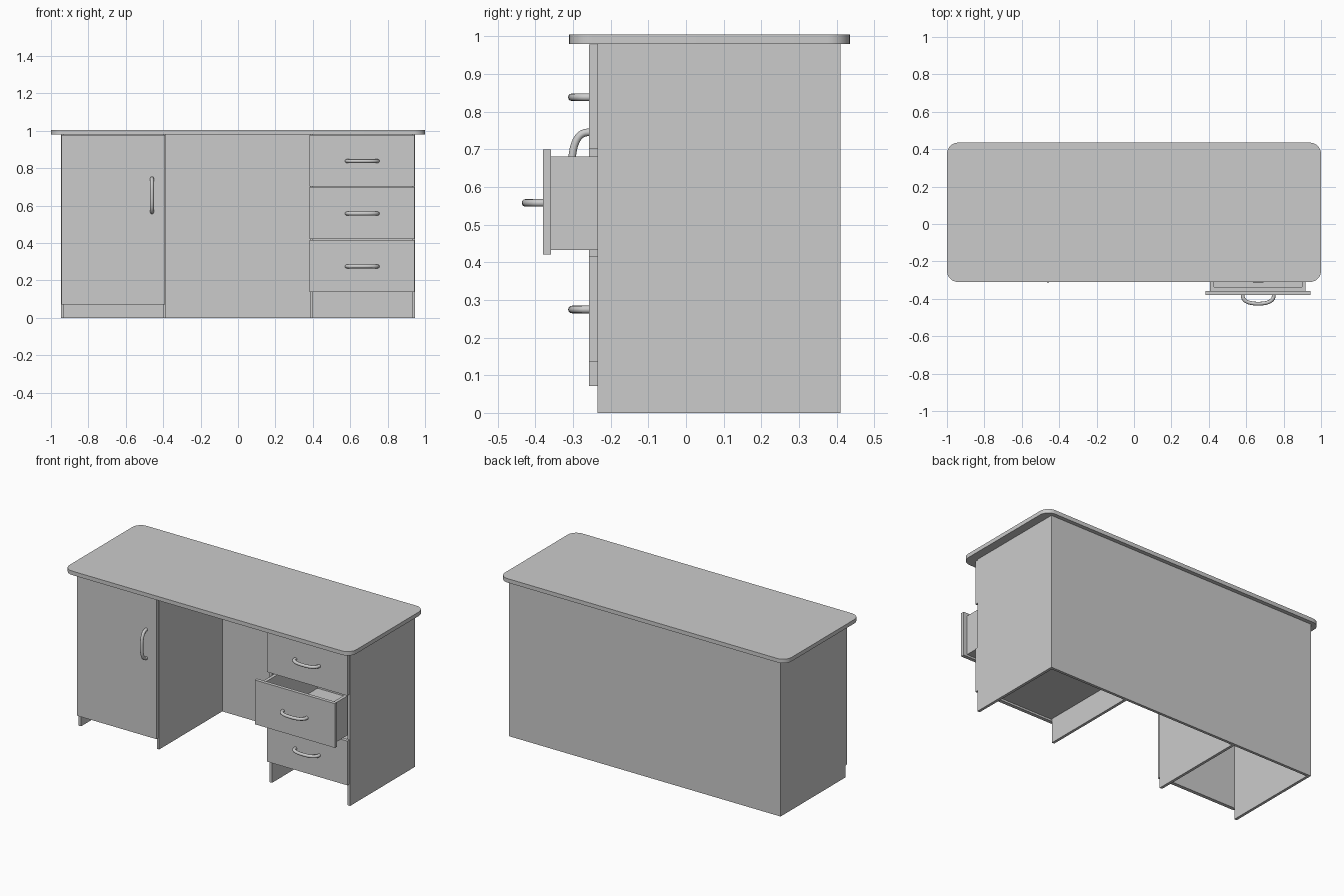
import bpy, bmesh, math
from mathutils import Vector

if "Cube" in bpy.data.objects:
    bpy.data.objects.remove(bpy.data.objects["Cube"])


def add_mesh(name, bm, smooth=False):
    mesh = bpy.data.meshes.new(name)
    bmesh.ops.recalc_face_normals(bm, faces=bm.faces)
    bm.to_mesh(mesh)
    bm.free()
    obj = bpy.data.objects.new(name, mesh)
    bpy.context.collection.objects.link(obj)
    if smooth:
        bpy.context.view_layer.objects.active = obj
        obj.select_set(True)
        bpy.ops.object.shade_smooth_by_angle(angle=math.radians(40))
        obj.select_set(False)
    return obj


def box(name, x, y, z, corner=0.0):
    """Box from (min, max) ranges, with optional rounded vertical edges."""
    bm = bmesh.new()
    bmesh.ops.create_cube(bm, size=1)
    for v in bm.verts:
        for i, (lo, hi) in enumerate((x, y, z)):
            v.co[i] = lo if v.co[i] < 0 else hi
    if corner:
        edges = [e for e in bm.edges
                 if abs(e.verts[0].co.z - e.verts[1].co.z) > 1e-4]
        bmesh.ops.bevel(bm, geom=edges, offset=corner, segments=8,
                        profile=0.5, affect='EDGES')
    return add_mesh(name, bm, smooth=corner > 0)


def handle(name, center, along, half=0.083, reach=0.046, radius=0.01):
    """Bowed bar handle swept along a flattened arch projecting to -y."""
    bm = bmesh.new()
    along = Vector(along)
    out = Vector((0, -1, 0))
    side = along.cross(out)
    pts = []
    for i in range(21):
        a = math.pi * i / 20
        c, s = math.cos(a), max(math.sin(a), 0)
        pts.append(Vector(center) + along * half * math.copysign(abs(c) ** 0.85, c)
                   + out * reach * s ** 0.8)
    rings = []
    for i, p in enumerate(pts):
        t = (pts[min(i + 1, 20)] - pts[max(i - 1, 0)]).normalized()
        if i in (0, 20):
            t = out if i == 0 else -out
        n = t.cross(side)
        rings.append([bm.verts.new(p + radius * (n * math.cos(k * math.tau / 12)
                                                 + side * math.sin(k * math.tau / 12)))
                      for k in range(12)])
    for r0, r1 in zip(rings, rings[1:]):
        for k in range(12):
            bm.faces.new((r0[k], r0[k - 1], r1[k - 1], r1[k]))
    bm.faces.new(rings[0])
    bm.faces.new(rings[-1])
    return add_mesh(name, bm, smooth=True)


FRONT, BACK = -0.235, 0.393   # carcass depth

# Worktop and back panel
box("desktop", (-1, 1), (-0.31, 0.435), (0.98, 1.005), corner=0.06)
box("back_panel", (-0.947, 0.947), (BACK, 0.41), (0, 0.98))

# Pedestal side panels
for s, label in ((-1, "left"), (1, "right")):
    for part, a, b in (("outer", 0.93, 0.947), ("inner", 0.385, 0.402)):
        box(f"{label}_{part}_side", sorted((s * a, s * b)), (FRONT, BACK), (0, 0.98))

# Cupboard door
box("cupboard_door", (-0.943, -0.39), (FRONT - 0.022, FRONT), (0.072, 0.978))
handle("door_handle", (-0.46, FRONT - 0.022, 0.655), (0, 0, 1), half=0.09)


# Drawers: front, open-topped tray and handle; the middle one is pulled out
def drawer(label, z0, z1, pull):
    y = FRONT - pull
    b, t = z0 + 0.012, z1 - 0.018
    box(f"{label}_drawer_front", (0.383, 0.943), (y - 0.022, y), (z0, z1))
    end = y + 0.56
    x0, x1, w = 0.407, 0.918, 0.02
    box(f"{label}_drawer_left", (x0, x0 + w), (y, end), (b, t))
    box(f"{label}_drawer_right", (x1 - w, x1), (y, end), (b, t))
    box(f"{label}_drawer_inner_front", (x0 + w, x1 - w), (y, y + w), (b, t))
    box(f"{label}_drawer_back", (x0 + w, x1 - w), (end - w, end), (b, t))
    box(f"{label}_drawer_bottom", (x0 + w, x1 - w), (y + w, end - w), (b, b + 0.012))
    handle(f"{label}_drawer_handle", (0.664, y - 0.022, (z0 + z1) / 2 - 0.002), (1, 0, 0))


drawer("top", 0.702, 0.978, 0)
drawer("middle", 0.42, 0.699, 0.123)
drawer("bottom", 0.137, 0.416, 0)
